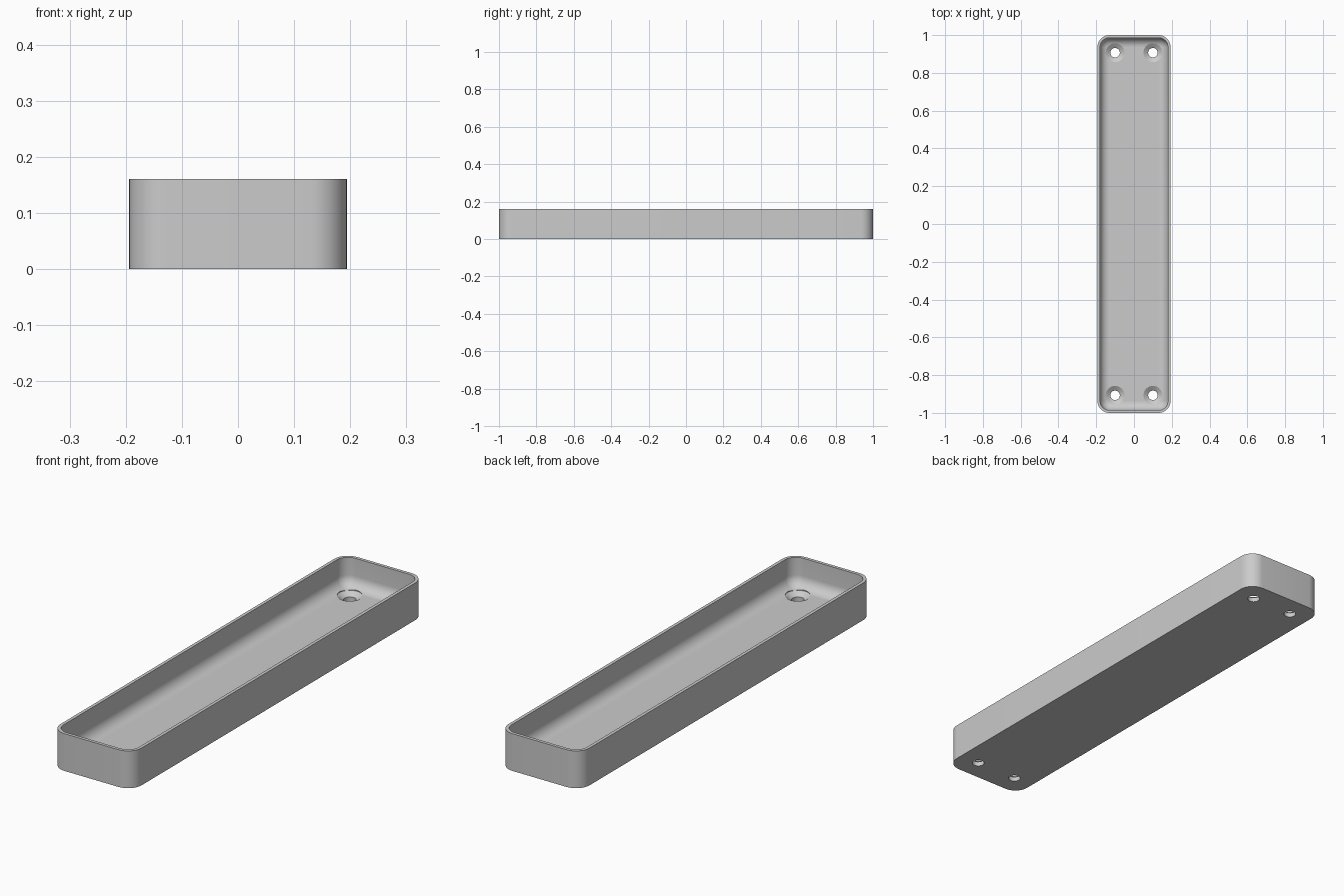
import bpy, bmesh
from math import sin, cos, pi, radians

cube = bpy.data.objects.get("Cube")
if cube:
    bpy.data.objects.remove(cube, do_unlink=True)

HALF_X, HALF_Y, HEIGHT = 0.194, 1.0, 0.161
CORNER, WALL, FLOOR, FILLET = 0.065, 0.014, 0.037, 0.048

grey = bpy.data.materials.new("plain grey")
grey.use_nodes = True
colour = (0.6, 0.6, 0.6, 1)
grey.diffuse_color = colour
grey.node_tree.nodes["Principled BSDF"].inputs["Base Color"].default_value = colour


def make_object(name, bm):
    bmesh.ops.recalc_face_normals(bm, faces=bm.faces)
    mesh = bpy.data.meshes.new(name)
    bm.to_mesh(mesh)
    bm.free()
    mesh.materials.append(grey)
    obj = bpy.data.objects.new(name, mesh)
    bpy.context.collection.objects.link(obj)
    return obj


def rounded_loop(bm, inset, z, steps=10):
    """Rounded rectangle of vertices, drawn in from the outer outline."""
    r = CORNER - inset
    cx, cy = HALF_X - CORNER, HALF_Y - CORNER
    loop = []
    for q, (sx, sy) in enumerate([(1, 1), (-1, 1), (-1, -1), (1, -1)]):
        for i in range(steps + 1):
            a = (q + i / steps) * pi / 2
            loop.append(bm.verts.new((sx * cx + r * cos(a), sy * cy + r * sin(a), z)))
    return loop


def loft(bm, loops):
    for a, b in zip(loops, loops[1:]):
        n = len(a)
        for i in range(n):
            j = (i + 1) % n
            bm.faces.new((a[i], a[j], b[j], b[i]))
    bm.faces.new(loops[0])
    bm.faces.new(loops[-1])


# Tray shell: outer wall, rim, inner wall and filleted floor
bm = bmesh.new()
rings = [(0, 0), (0, HEIGHT), (WALL, HEIGHT)]
for i in range(11):
    a = i / 10 * pi / 2
    rings.append((WALL + FILLET * (1 - cos(a)), FLOOR + FILLET * (1 - sin(a))))
loft(bm, [rounded_loop(bm, inset, z) for inset, z in rings])
tray = make_object("tray", bm)

# Countersunk screw holes near the four corners
bm = bmesh.new()
profile = [(0.025, -0.02), (0.025, 0.02), (0.05, FLOOR), (0.05, 0.1)]
SIDES = 40
for x in (-0.1, 0.1):
    for y in (-0.907, 0.907):
        loft(bm, [[bm.verts.new((x + r * cos(2 * pi * k / SIDES),
                                 y + r * sin(2 * pi * k / SIDES), z))
                   for k in range(SIDES)] for r, z in profile])
cutter = make_object("screw_hole_cutter", bm)
cutter.hide_render = True

boolean = tray.modifiers.new("screw holes", "BOOLEAN")
boolean.operation = "DIFFERENCE"
boolean.solver = "EXACT"
boolean.object = cutter

bpy.ops.object.select_all(action="DESELECT")
tray.select_set(True)
bpy.context.view_layer.objects.active = tray
bpy.ops.object.modifier_apply(modifier=boolean.name)
bpy.data.objects.remove(cutter, do_unlink=True)
bpy.ops.object.shade_smooth_by_angle(angle=radians(30))
